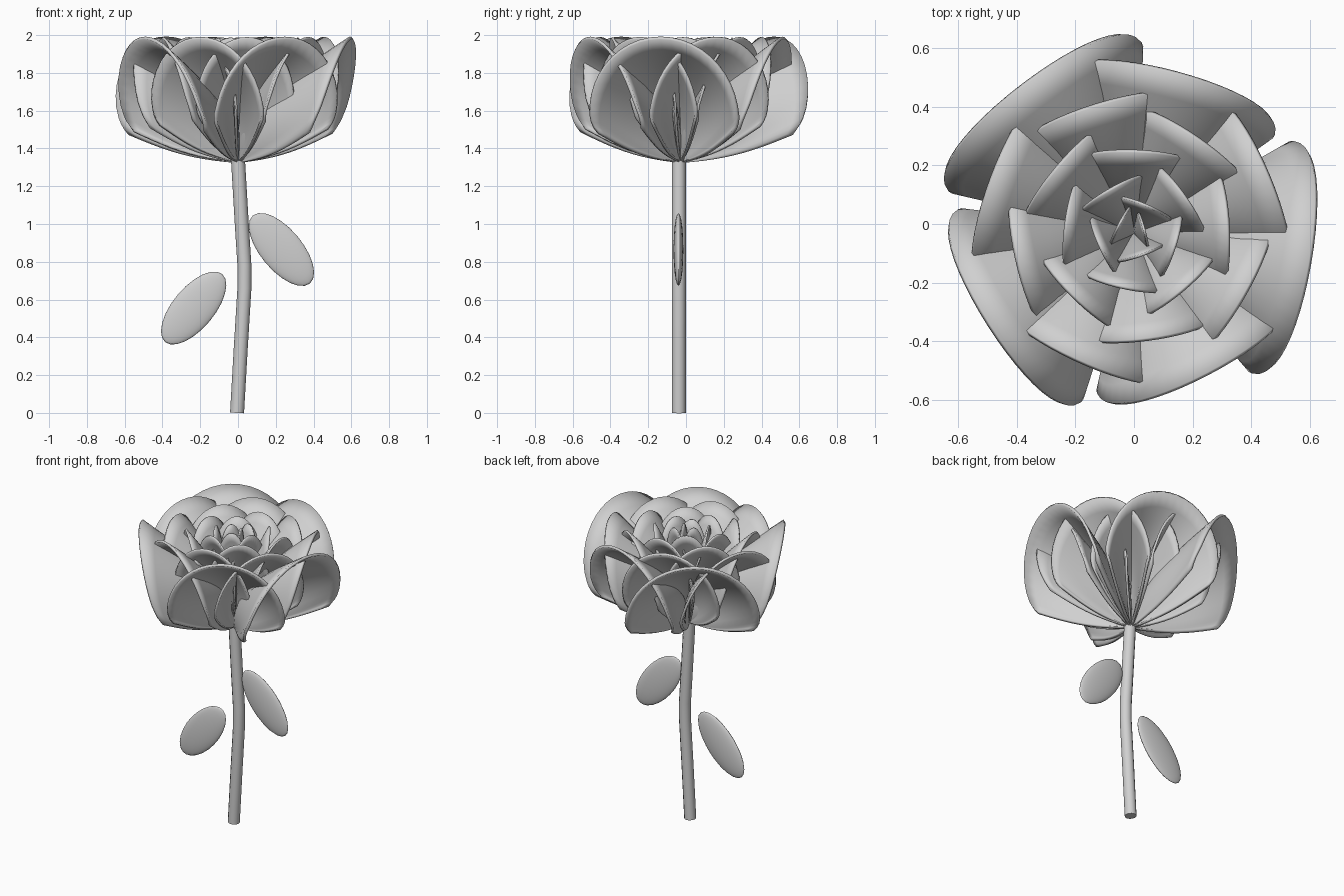
import bpy, math
from mathutils import Vector

cube = bpy.data.objects.get("Cube")
if cube:
    bpy.data.objects.remove(cube)

COLOUR = (0.63, 0.63, 0.63, 1)
grey = bpy.data.materials.new("soft_grey")
grey.use_nodes = True
grey.diffuse_color = COLOUR
grey.node_tree.nodes["Principled BSDF"].inputs["Base Color"].default_value = COLOUR

AXIS_Y = -0.03      # the flower axis sits slightly forward
PETALS = 28
GOLDEN = math.radians(137.5)
FULL_REACH, BASE_Z, TIP_Z = 0.63, 1.325, 1.985
RINGS, SPOKES = 12, 28
DROP = math.radians(25)     # how far the rim wraps below its widest point


def finish(obj, angle=40):
    obj.data.materials.clear()
    obj.data.materials.append(grey)
    bpy.ops.object.select_all(action='DESELECT')
    obj.select_set(True)
    bpy.context.view_layer.objects.active = obj
    bpy.ops.object.shade_smooth_by_angle(angle=math.radians(angle))


def make_object(name, verts, faces):
    mesh = bpy.data.meshes.new(name)
    mesh.from_pydata(verts, [], faces)
    obj = bpy.data.objects.new(name, mesh)
    bpy.context.collection.objects.link(obj)
    return obj


def petal(index):
    """A hood: rays fan from the base to an arched rim, the middle lifted above the sides."""
    reach = FULL_REACH - 0.022 * index
    half = 0.05 + 0.57 * reach
    wide_z = 1.56 + 0.2 * (1 - reach / FULL_REACH)
    turn = math.radians(127.5) - index * GOLDEN
    out = Vector((math.cos(turn), math.sin(turn), 0))
    side = Vector((-out.y, out.x, 0))
    verts = []
    for ring in range(RINGS):
        v = 0.03 + 0.97 * ring / (RINGS - 1)
        bow = math.sin(math.pi * v)
        for spoke in range(SPOKES + 1):
            theta = -DROP + (math.pi + 2 * DROP) * spoke / SPOKES
            arch = max(0, math.sin(theta))
            dip = min(0, math.sin(theta))
            forward = reach * (v * (0.8 + 0.2 * arch ** 0.8 + 0.15 * dip) - 0.22 * arch * bow)
            rise = v * (wide_z - BASE_Z + (TIP_Z - wide_z) * arch + 0.2 * dip)
            sag = 0.03 * bow * (1 - arch)
            p = out * forward + side * (half * v * math.cos(theta))
            verts.append(p + Vector((0, AXIS_Y, BASE_Z + rise - sag)))
    n = SPOKES + 1
    faces = [(r * n + s, r * n + s + 1, (r + 1) * n + s + 1, (r + 1) * n + s)
             for r in range(RINGS - 1) for s in range(SPOKES)]
    obj = make_object(f"petal_{index + 1}", verts, faces)
    shell = obj.modifiers.new("thickness", 'SOLIDIFY')
    shell.thickness = 0.008 + 0.016 * reach
    shell.offset = 0
    finish(obj, 50)


for i in range(PETALS):
    petal(i)

# stem: a tube with a gentle bend
path = bpy.data.curves.new("stem", 'CURVE')
path.dimensions = '3D'
path.bevel_depth = 0.037
path.bevel_resolution = 4
path.use_fill_caps = True
spline = path.splines.new('POLY')
points = [(-0.005, 0), (0.015, 0.35), (0.034, 0.66), (0.034, 0.78), (0.02, 1.0), (0, 1.34)]
spline.points.add(len(points) - 1)
for point, (x, z) in zip(spline.points, points):
    point.co = (x, AXIS_Y - 0.008, z, 1)
stem = bpy.data.objects.new("stem", path)
bpy.context.collection.objects.link(stem)
bpy.ops.object.select_all(action='DESELECT')
stem.select_set(True)
bpy.context.view_layer.objects.active = stem
bpy.ops.object.convert(target='MESH')
finish(bpy.context.object)

# leaves: flattened ellipsoids beside the stem
for name, x, z, tilt in (("left_leaf", 0.23, 0.865, 50), ("right_leaf", -0.235, 0.555, -50)):
    bpy.ops.mesh.primitive_uv_sphere_add(segments=20, ring_count=12, radius=1,
                                         location=(x, -0.04, z),
                                         rotation=(0, math.radians(tilt), 0))
    leaf = bpy.context.object
    leaf.name = name
    leaf.scale = (0.235, 0.026, 0.11)
    finish(leaf, 60)
